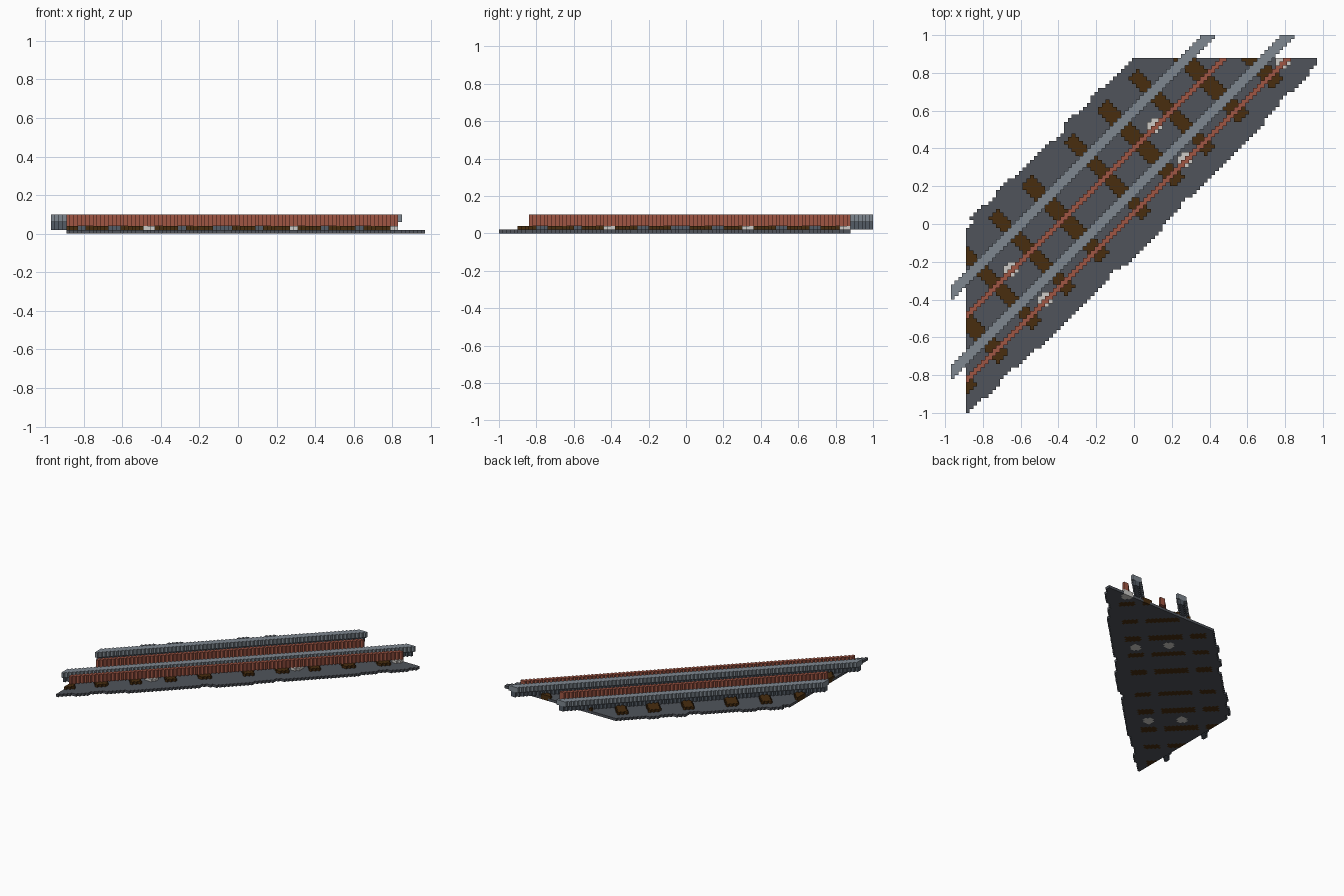
import bpy, bmesh, math, random

if "Cube" in bpy.data.objects:
    bpy.data.objects.remove(bpy.data.objects["Cube"], do_unlink=True)

random.seed(4)
S = 0.02                # block size
NX, NY = 97, 100        # plan size in blocks


def srgb(r, g, b):
    def f(c):
        c /= 255
        return c / 12.92 if c <= 0.04045 else ((c + 0.055) / 1.055) ** 2.4
    return (f(r), f(g), f(b), 1.0)


def material(name, rgb):
    m = bpy.data.materials.new(name)
    m.use_nodes = True
    c = srgb(*rgb)
    m.diffuse_color = c
    bsdf = m.node_tree.nodes["Principled BSDF"]
    bsdf.inputs["Base Color"].default_value = c
    bsdf.inputs["Roughness"].default_value = 0.9
    return m


PARTS = {
    "ballast_bed": material("ballast_grey", (80, 84, 91)),
    "sleepers": material("dark_timber", (72, 45, 15)),
    "rail_webs": material("dark_steel", (84, 92, 102)),
    "rail_heads": material("light_steel", (126, 135, 144)),
    "conductor_rails": material("rust_red", (160, 86, 68)),
    "insulators": material("pale_ceramic", (205, 203, 199)),
}

# Blocks: (i, j, layer) -> part. The track runs along the x = y diagonal:
# k = j - i counts across the track, v = x + y measures along it.
blocks = {}
SLEEPERS = (-1.73, -1.40, -1.05, -0.69, -0.34, 0.11, 0.46, 0.79, 1.14, 1.50)
RAILS = (9, 30)             # first diagonal of each running rail
CONDUCTORS = (4, 21)        # first diagonal of each conductor rail
INSULATORS = ((5, -0.88), (5, 0.62), (5, 1.66), (22, -0.88), (22, 0.62))

# Slightly uneven shoulders of the ballast, changing every few blocks
low_edge = [random.choice((0, 0, 1)) for _ in range(60)]
high_edge = [random.choice((-1, 0, 0, 1)) for _ in range(60)]


def put(part, i, j, layers):
    for z in layers:
        blocks[i, j, z] = part


for i in range(NX):
    for j in range(NY):
        k = j - i
        v = S * (i + j) - 1.95
        on_bed = i >= 4 and j <= 93

        # Ballast, one layer, clipped square at both ends
        t = (i + j) / (NX + NY)
        lo = -4 - round(2.6 * math.sin(math.pi * t)) + low_edge[(i + j) // 7]
        hi = 45 + high_edge[(i + j) // 7]
        if on_bed and lo <= k <= hi:
            put("ballast_bed", i, j, [0])

        # Sleepers, interrupted under the running rails
        under_rail = any(r <= k <= r + 3 for r in RAILS)
        if on_bed and 1 <= k <= 41 and not under_rail:
            d = min(abs(v - s) for s in SLEEPERS)
            if d < 0.046:
                put("sleepers", i, j, [0])
            if d < 0.058:
                put("sleepers", i, j, [1])

        # Running rails: narrow web below a wide head
        for r in RAILS:
            if r + 1 <= k <= r + 2:
                put("rail_webs", i, j, [1, 2])
            if r <= k <= r + 3:
                put("rail_heads", i, j, [3, 4])

        # Insulator pots and the conductor rails they carry
        for kc, vc in INSULATORS:
            if on_bed and math.hypot((k - kc) * S, v - vc) < 0.055:
                put("insulators", i, j, [0, 1])
        for c in CONDUCTORS:
            if on_bed and c <= k <= c + 1:
                put("conductor_rails", i, j, [2, 3, 4])

# Outer faces of a block: neighbour direction and corner offsets
SIDES = {
    (1, 0, 0): ((1, 0, 0), (1, 1, 0), (1, 1, 1), (1, 0, 1)),
    (-1, 0, 0): ((0, 0, 0), (0, 0, 1), (0, 1, 1), (0, 1, 0)),
    (0, 1, 0): ((0, 1, 0), (0, 1, 1), (1, 1, 1), (1, 1, 0)),
    (0, -1, 0): ((0, 0, 0), (1, 0, 0), (1, 0, 1), (0, 0, 1)),
    (0, 0, 1): ((0, 0, 1), (1, 0, 1), (1, 1, 1), (0, 1, 1)),
    (0, 0, -1): ((0, 0, 0), (0, 1, 0), (1, 1, 0), (1, 0, 0)),
}


def build(part, mat):
    """Skin one part's blocks, leaving out faces buried against others."""
    bm = bmesh.new()
    verts = {}

    def vert(p):
        if p not in verts:
            verts[p] = bm.verts.new((p[0] * S - NX * S / 2,
                                     p[1] * S - NY * S / 2, p[2] * S))
        return verts[p]

    for (i, j, z), name in blocks.items():
        if name != part:
            continue
        for (dx, dy, dz), corners in SIDES.items():
            if (i + dx, j + dy, z + dz) not in blocks:
                bm.faces.new([vert((i + a, j + b, z + c)) for a, b, c in corners])
    mesh = bpy.data.meshes.new(part)
    bm.to_mesh(mesh)
    bm.free()
    mesh.materials.append(mat)
    bpy.context.collection.objects.link(bpy.data.objects.new(part, mesh))


for part, mat in PARTS.items():
    build(part, mat)
